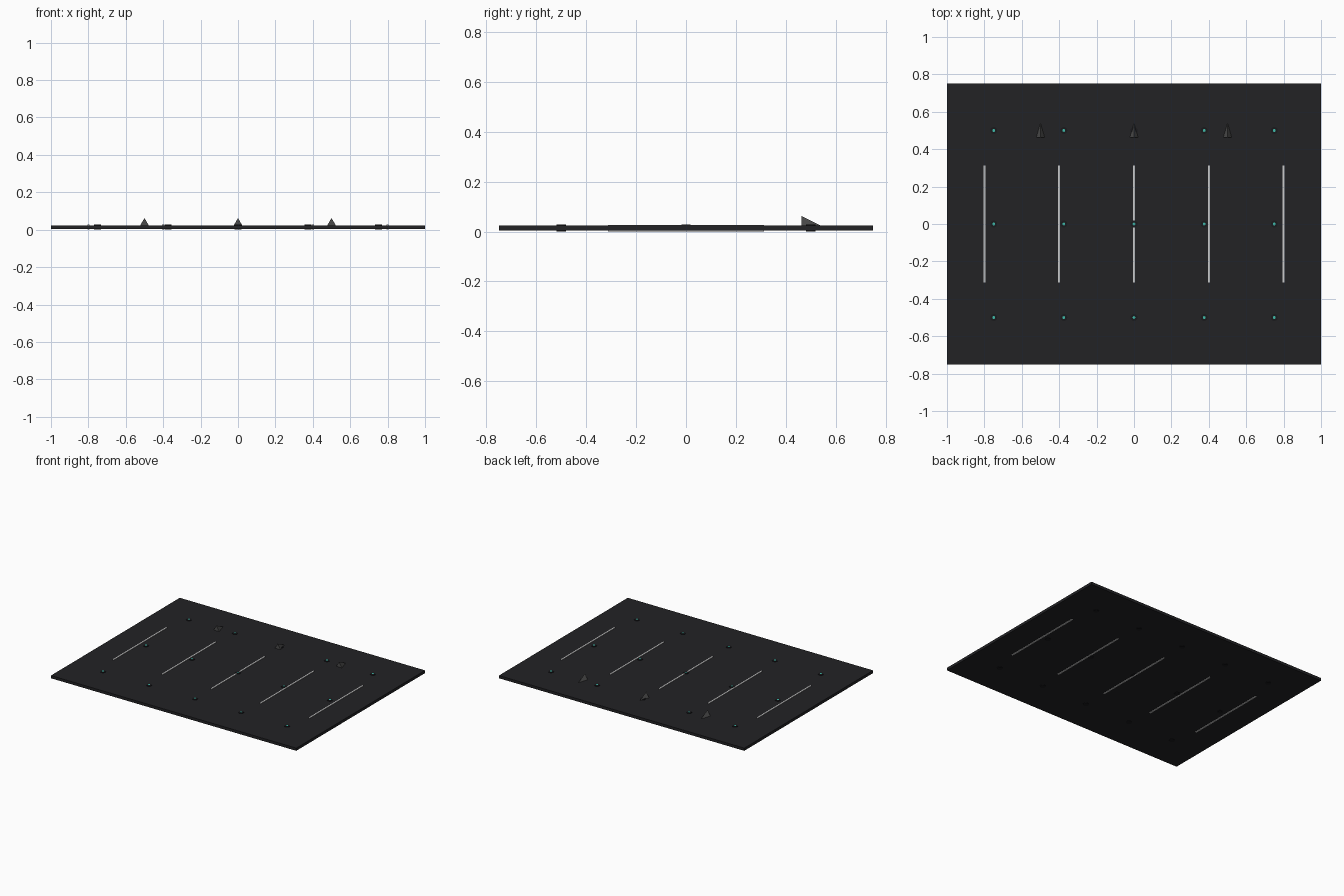
import bpy
from math import pi

if "Cube" in bpy.data.objects:
    bpy.data.objects.remove(bpy.data.objects["Cube"])


def material(name, rgb):
    m = bpy.data.materials.new(name)
    m.diffuse_color = (*rgb, 1)
    m.use_nodes = True
    m.node_tree.nodes["Principled BSDF"].inputs["Base Color"].default_value = m.diffuse_color
    return m


DARK = material("dark_panel", (0.016, 0.016, 0.018))
BLACK = material("black_stud", (0.01, 0.01, 0.012))
WHITE = material("pale_strip", (0.6, 0.6, 0.6))
GREEN = material("green_light", (0.05, 0.5, 0.4))
GREY = material("grey_marker", (0.07, 0.07, 0.07))
MID = 0.0135  # height of the panel's middle plane


def finish(name, mat):
    o = bpy.context.object
    o.name = name
    o.data.materials.append(mat)
    return o


def box(name, loc, size, mat):
    bpy.ops.mesh.primitive_cube_add(size=1, location=loc)
    o = finish(name, mat)
    o.scale = size


def disc(name, loc, r, h, mat):
    bpy.ops.mesh.primitive_cylinder_add(vertices=16, radius=r, depth=h, location=loc)
    finish(name, mat)
    bpy.ops.object.shade_smooth_by_angle()


# flat panel
box("panel", (0, 0, MID), (2, 1.5, 0.02), DARK)

# pale strips showing on both faces
for i in range(-2, 3):
    box("strip", (i * 0.4, 0, MID), (0.01, 0.625, 0.027), WHITE)

# studs with a small light on top
for i in range(-2, 3):
    for j in (-1, 0, 1):
        x, y = i * 0.375, j * 0.5
        disc("stud", (x, y, MID + 0.0005), 0.01875, 0.027, BLACK)
        disc("stud_light", (x, y, MID + 0.0135), 0.0075, 0.003, GREEN)

# three-sided direction markers pointing to the back
for x in (-0.5, 0, 0.5):
    bpy.ops.mesh.primitive_cone_add(vertices=3, radius1=0.0375, radius2=0, depth=0.075,
                                    location=(x, 0.5, 0.025), rotation=(-pi / 2, 0, pi))
    o = finish("direction_marker", GREY)
    # base corner up, tip towards +y
    o.rotation_euler = (pi / 2, 0, pi)
